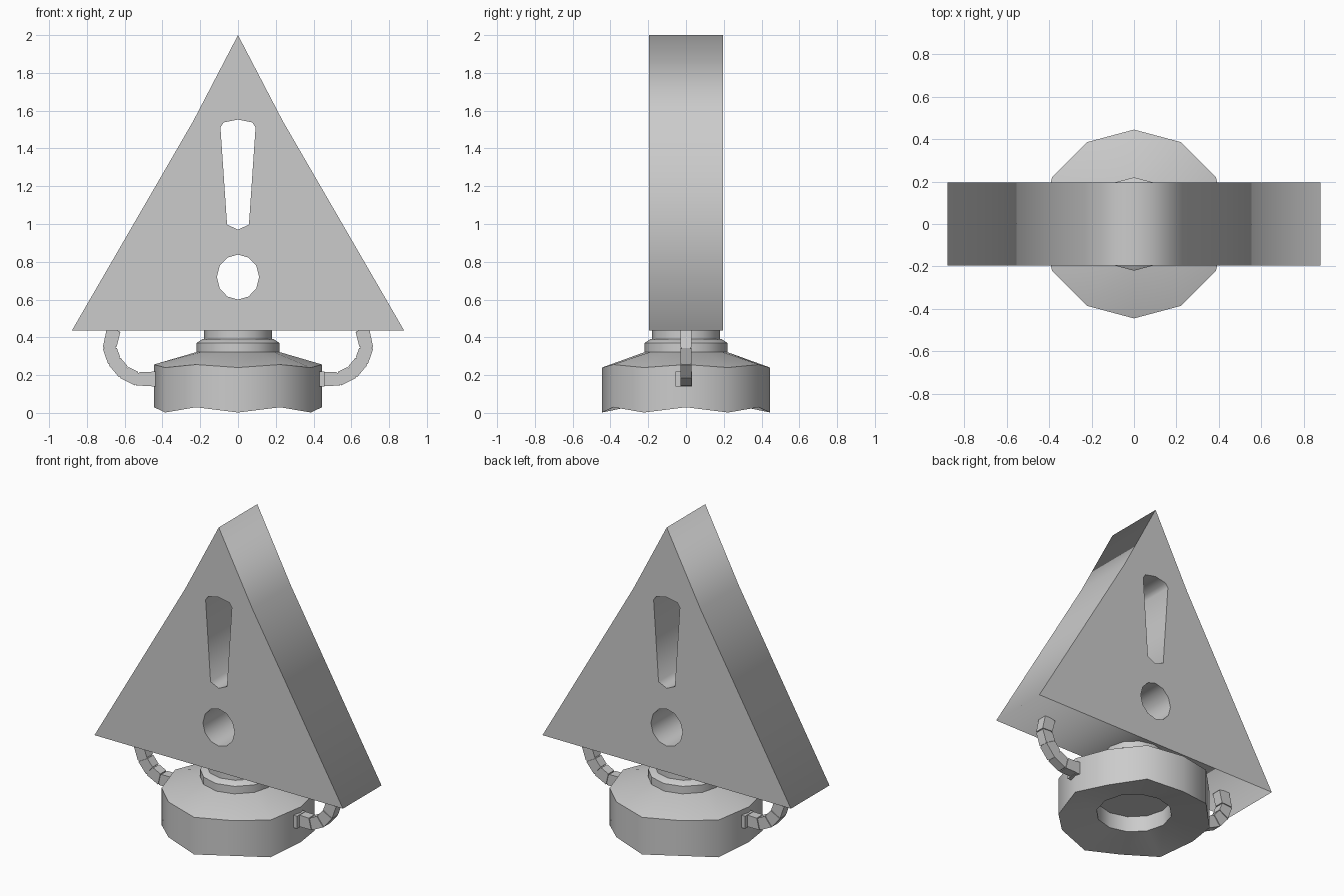
import bpy, bmesh, math
from mathutils import Vector, Matrix

cube = bpy.data.objects.get("Cube")
if cube:
    bpy.data.objects.remove(cube, do_unlink=True)

grey = bpy.data.materials.new("plain grey")
grey.use_nodes = True
colour = (0.6, 0.6, 0.6, 1)
grey.diffuse_color = colour
grey.node_tree.nodes["Principled BSDF"].inputs["Base Color"].default_value = colour


def finish(bm, name, smooth=None):
    bmesh.ops.recalc_face_normals(bm, faces=bm.faces)
    mesh = bpy.data.meshes.new(name)
    bm.to_mesh(mesh)
    bm.free()
    mesh.materials.append(grey)
    obj = bpy.data.objects.new(name, mesh)
    bpy.context.collection.objects.link(obj)
    if smooth:
        select(obj)
        bpy.ops.object.shade_smooth_by_angle(angle=math.radians(smooth))
    return obj


def select(obj):
    bpy.ops.object.select_all(action='DESELECT')
    obj.select_set(True)
    bpy.context.view_layer.objects.active = obj


def lathe(name, profile, sides=12):
    """Revolve (radius, height, ripple) points; ripple alternates per side."""
    bm = bmesh.new()
    rings = []
    for r, z, ripple in profile:
        ring = []
        for i in range(sides):
            a = math.tau * i / sides
            lift = ripple if i % 2 == 0 else -ripple
            ring.append(bm.verts.new((r * math.cos(a), r * math.sin(a), z + lift)))
        rings.append(ring)
    for low, high in zip(rings, rings[1:]):
        for i in range(sides):
            j = (i + 1) % sides
            bm.faces.new((low[i], low[j], high[j], high[i]))
    bm.faces.new(rings[0])
    bm.faces.new(rings[-1])
    return finish(bm, name, 35)


# Round base with a rippled rim and a recess underneath
lathe("base", [(0.22, 0.155, 0), (0.22, 0.055, 0), (0.445, 0.016, 0.014),
               (0.445, 0.248, 0.008), (0.21, 0.325, 0)])
# Collar and neck
lathe("collar", [(0.22, 0.32, 0), (0.22, 0.37, 0), (0.19, 0.39, 0)])
lathe("neck", [(0.18, 0.38, 0), (0.18, 0.44, 0)])


# Triangular sign, pierced by a tapered bar and a round dot
def mirrored(points):
    return points + [(-x, z) for x, z in reversed(points) if x > 0]


outline = mirrored([(0, 2), (0.237, 1.545), (0.88, 0.435)])
bar = mirrored([(0, 1.553), (0.075, 1.538), (0.093, 1.512),
                (0.058, 0.997), (0, 0.97)])
dot = [(0.112 * math.sin(math.tau * i / 12), 0.719 + 0.119 * math.cos(math.tau * i / 12))
       for i in range(12)]
curve = bpy.data.curves.new("sign", 'CURVE')
curve.dimensions = '2D'
curve.fill_mode = 'BOTH'
curve.extrude = 0.195
for loop in (outline, bar, dot):
    spline = curve.splines.new('POLY')
    spline.points.add(len(loop) - 1)
    for point, (x, z) in zip(spline.points, loop):
        point.co = (x, z, 0, 1)
    spline.use_cyclic_u = True
curve.materials.append(grey)
sign = bpy.data.objects.new("sign", curve)
bpy.context.collection.objects.link(sign)
sign.rotation_euler.x = math.pi / 2
select(sign)
bpy.ops.object.convert(target='MESH')


# Jointed arms joining the base to the sign
PATH = [Vector((x, 0, z)) for x, z in
        ((0.43, 0.18), (0.535, 0.18), (0.605, 0.215), (0.655, 0.275),
         (0.68, 0.345), (0.658, 0.44))]


def section(bm, centre, normal, half_width, half_depth):
    return [bm.verts.new(centre + normal * (s * half_width) + Vector((0, t * half_depth, 0)))
            for s, t in ((-1, -1), (1, -1), (1, 1), (-1, 1))]


def prism(bm, first, last):
    for i in range(4):
        j = (i + 1) % 4
        bm.faces.new((first[i], first[j], last[j], last[i]))
    bm.faces.new(first)
    bm.faces.new(last)


def arm(name, turn):
    bm = bmesh.new()
    # mitred direction at every joint
    steps = [(b - a).normalized() for a, b in zip(PATH, PATH[1:])]
    tangents = [steps[0]] + [(a + b).normalized() for a, b in zip(steps, steps[1:])] + [steps[-1]]
    normals = [Vector((-t.z, 0, t.x)) for t in tangents]
    for i in range(len(steps)):
        a, b, na, nb = PATH[i], PATH[i + 1], normals[i], normals[i + 1]
        # full segment, with thin grooves showing the inner core
        prism(bm, section(bm, a.lerp(b, 0.04), na, 0.037, 0.03),
              section(bm, a.lerp(b, 0.96), nb, 0.037, 0.03))
        prism(bm, section(bm, a, na, 0.031, 0.025), section(bm, b, nb, 0.031, 0.025))
    # mounting block, set to one side
    bmesh.ops.create_cube(bm, size=1, matrix=Matrix.Translation((0.432, -0.012, 0.18))
                          @ Matrix.Diagonal((0.05, 0.086, 0.08, 1)))
    bmesh.ops.rotate(bm, verts=bm.verts, matrix=Matrix.Rotation(turn, 3, 'Z'))
    return finish(bm, name)


arm("left_arm", 0)
arm("right_arm", math.pi)
